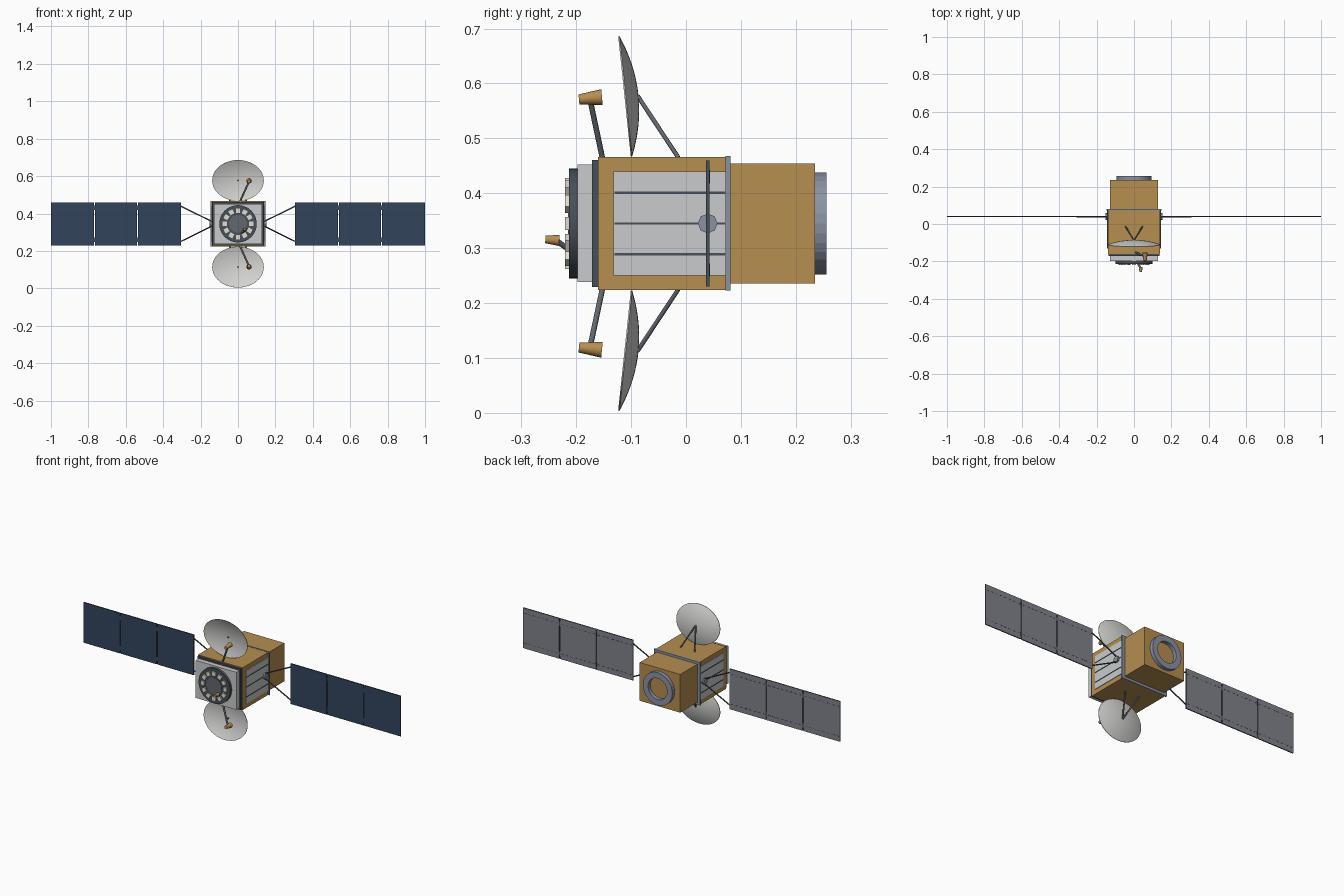
import bpy, bmesh, math
from mathutils import Vector, Matrix

cube = bpy.data.objects.get("Cube")
if cube:
    bpy.data.objects.remove(cube, do_unlink=True)

MID = 0.345  # height of the body axis


def material(name, r, g, b, hexa=255):
    lin = [((c / hexa + 0.055) / 1.055) ** 2.4 for c in (r, g, b)] + [1]
    m = bpy.data.materials.new(name)
    m.use_nodes = True
    m.diffuse_color = lin
    bsdf = m.node_tree.nodes["Principled BSDF"]
    bsdf.inputs["Base Color"].default_value = lin
    bsdf.inputs["Roughness"].default_value = 0.6
    return m


GOLD = material("gold foil", 182, 142, 80)
LIGHT = material("light grey", 200, 203, 204)
DISH = material("dish white", 210, 210, 207)
DARK = material("dark grey", 72, 80, 88)
STRUT = material("strut grey", 98, 104, 112)
STEEL = material("blue grey", 138, 146, 162)
NAVY = material("solar navy", 50, 67, 92)
BACK = material("panel back grey", 128, 131, 138)
CREAM = material("cream", 226, 222, 208)


def finish(name, bm, mats, smooth=False):
    bmesh.ops.recalc_face_normals(bm, faces=bm.faces[:])
    me = bpy.data.meshes.new(name)
    bm.to_mesh(me)
    bm.free()
    for m in mats:
        me.materials.append(m)
    ob = bpy.data.objects.new(name, me)
    bpy.context.collection.objects.link(ob)
    if smooth:
        bpy.ops.object.select_all(action='DESELECT')
        ob.select_set(True)
        bpy.context.view_layer.objects.active = ob
        bpy.ops.object.shade_smooth_by_angle(angle=math.radians(35))
    return ob


def box(name, x, y, z, mat):
    """Box from (low, high) ranges on each axis."""
    bm = bmesh.new()
    r = (x, y, z)
    size = [b - a for a, b in r]
    mid = Vector([(a + b) / 2 for a, b in r])
    bmesh.ops.create_cube(bm, size=1, matrix=Matrix.Translation(mid) @ Matrix.Diagonal((*size, 1)))
    return finish(name, bm, [mat])


def rod(name, a, b, r1, r2, mat, sides=12, smooth=True):
    """Cylinder or cone running from a to b."""
    a, b = Vector(a), Vector(b)
    d = b - a
    bm = bmesh.new()
    rot = d.to_track_quat('Z', 'Y').to_matrix().to_4x4()
    bmesh.ops.create_cone(bm, cap_ends=True, segments=sides, radius1=r1, radius2=r2,
                          depth=d.length, matrix=Matrix.Translation((a + b) / 2) @ rot)
    return finish(name, bm, [mat], smooth)


def lathe(name, profile, mat, sides=32, matrix=Matrix(), smooth=False, closed=False):
    """Spin (radius, along) points about the local y axis."""
    bm = bmesh.new()
    pts = [bm.verts.new((r, t, 0)) for r, t in profile]
    for p, q in zip(pts, pts[1:] + pts[:1] if closed else pts[1:]):
        bm.edges.new((p, q))
    bmesh.ops.spin(bm, geom=bm.verts[:] + bm.edges[:], cent=(0, 0, 0), axis=(0, 1, 0),
                   angle=math.tau, steps=sides, use_duplicate=False)
    bmesh.ops.remove_doubles(bm, verts=bm.verts[:], dist=0.0001)
    bm.transform(matrix)
    return finish(name, bm, [mat], smooth)


def zr(h):
    return (MID - h, MID + h)


# Body blocks, front to back
box("main_body", (-0.14, 0.14), (-0.16, 0.08), zr(0.121), GOLD)
box("rear_body", (-0.128, 0.128), (0.08, 0.235), zr(0.109), GOLD)
box("front_frame", (-0.137, 0.137), (-0.171, -0.16), zr(0.116), DARK)
box("front_plate", (-0.128, 0.128), (-0.198, -0.171), zr(0.107), LIGHT)
box("rear_collar", (-0.146, 0.146), (0.072, 0.081), zr(0.1225), STEEL)

# Rear thrust ring
axis = Matrix.Translation((0, 0, MID))
lathe("rear_ring", [(0.06, 0.234), (0.093, 0.234), (0.093, 0.256), (0.06, 0.256)],
      STEEL, matrix=axis, closed=True)

# Front antenna array
rod("array_disc", (0, -0.197, MID), (0, -0.213, MID), 0.1, 0.1, DARK, 32)
rod("array_centre", (0, -0.212, MID), (0, -0.215, MID), 0.048, 0.048, STRUT, 32)
for i in range(12):
    bm = bmesh.new()
    spot = Matrix.Rotation(i * math.tau / 12, 4, 'Y') @ Matrix.Translation((0, -0.2165, 0.071))
    bmesh.ops.create_cube(bm, size=1, matrix=axis @ spot @ Matrix.Diagonal((0.024, 0.008, 0.024, 1)))
    finish("array_element", bm, [CREAM])
rod("array_feed_arm", (0.02, -0.212, 0.296), (0.036, -0.236, 0.314), 0.005, 0.005, STRUT)
rod("array_feed_horn", (0.036, -0.231, 0.314), (0.036, -0.256, 0.316), 0.01, 0.007, GOLD)

# Dishes above and below, each with feed and rear struts
for side, s in (("upper", 1), ("lower", -1)):
    def at(x, y, h):
        return (x, y, MID + s * h)

    steps = 10
    front = [(i / steps, 0.023 * (1 - (i / steps) ** 2)) for i in range(steps + 1)]
    shell = [(r, t - 0.0025) for r, t in front] + [(r, t) for r, t in reversed(front)]
    tilt = Matrix.Rotation(s * math.radians(6), 4, 'X')
    place = Matrix.Translation(at(0, -0.1095, 0.2315)) @ tilt @ Matrix.Diagonal((0.138, 1, 0.11, 1))
    lathe(side + "_dish", shell, DISH, 48, place, True)
    rod(side + "_dish_pin", at(0, -0.093, 0.232), at(0, -0.087, 0.232), 0.005, 0.005, DARK)
    rod(side + "_feed_arm", at(0.01, -0.152, 0.118), at(0.057, -0.174, 0.222), 0.005, 0.005, STRUT)
    rod(side + "_feed_horn", at(0.059, -0.195, 0.226), at(0.059, -0.153, 0.230), 0.009, 0.0145, GOLD, 16)
    for sx in (-1, 1):
        rod(side + "_dish_strut", at(0, -0.088, 0.232), at(sx * 0.045, -0.014, 0.12),
            0.004, 0.004, STRUT)

# Sides: radiators and solar wings
P0, P1, PY = 0.305, 1.0, 0.0395
WIDTH = (P1 - P0) / 3
for side, s in (("left", 1), ("right", -1)):
    def xr(a, b):
        return tuple(sorted((s * a, s * b)))

    box(side + "_radiator", xr(0.139, 0.143), (-0.132, 0.072), zr(0.095), LIGHT)
    for h in (-0.056, 0, 0.056):
        box(side + "_radiator_bar", xr(0.142, 0.145), (-0.13, 0.072),
            (MID + h - 0.002, MID + h + 0.002), DARK)
    rod(side + "_wing_hub", (s * 0.14, PY, MID), (s * 0.152, PY, MID), 0.018, 0.018, STEEL, 8, False)
    for v in (-1, 1):
        rod(side + "_wing_strut", (s * 0.145, PY, MID + v * 0.015),
            (s * (P0 + 0.002), PY, MID + v * 0.095), 0.0035, 0.0035, DARK, 8)

    # Three hinged panels, cells in front and plain backs behind
    for i in range(3):
        a = P0 + i * WIDTH + (0.0025 if i else 0)
        b = P0 + (i + 1) * WIDTH - (0.0025 if i < 2 else 0)
        panel = box(side + "_solar_panel", xr(a, b), (PY - 0.003, PY + 0.003), zr(0.115), NAVY)
        for m in (BACK, DARK):
            panel.data.materials.append(m)
        for f in panel.data.polygons:
            f.material_index = 0 if f.normal.y < -0.5 else 1 if f.normal.y > 0.5 else 2
        for v in (-1, 1):
            h = MID + v * 0.085
            for k in range(8):
                c = a + (k + 0.5) * (b - a) / 8
                box(side + "_panel_stitch", xr(c - 0.008, c + 0.008),
                    (PY + 0.0025, PY + 0.0036), (h - 0.0015, h + 0.0015), DARK)
            if i < 2:
                box(side + "_panel_hinge", xr(b - 0.001, b + 0.006),
                    (PY - 0.002, PY + 0.004), (h - 0.012, h + 0.012), DARK)
